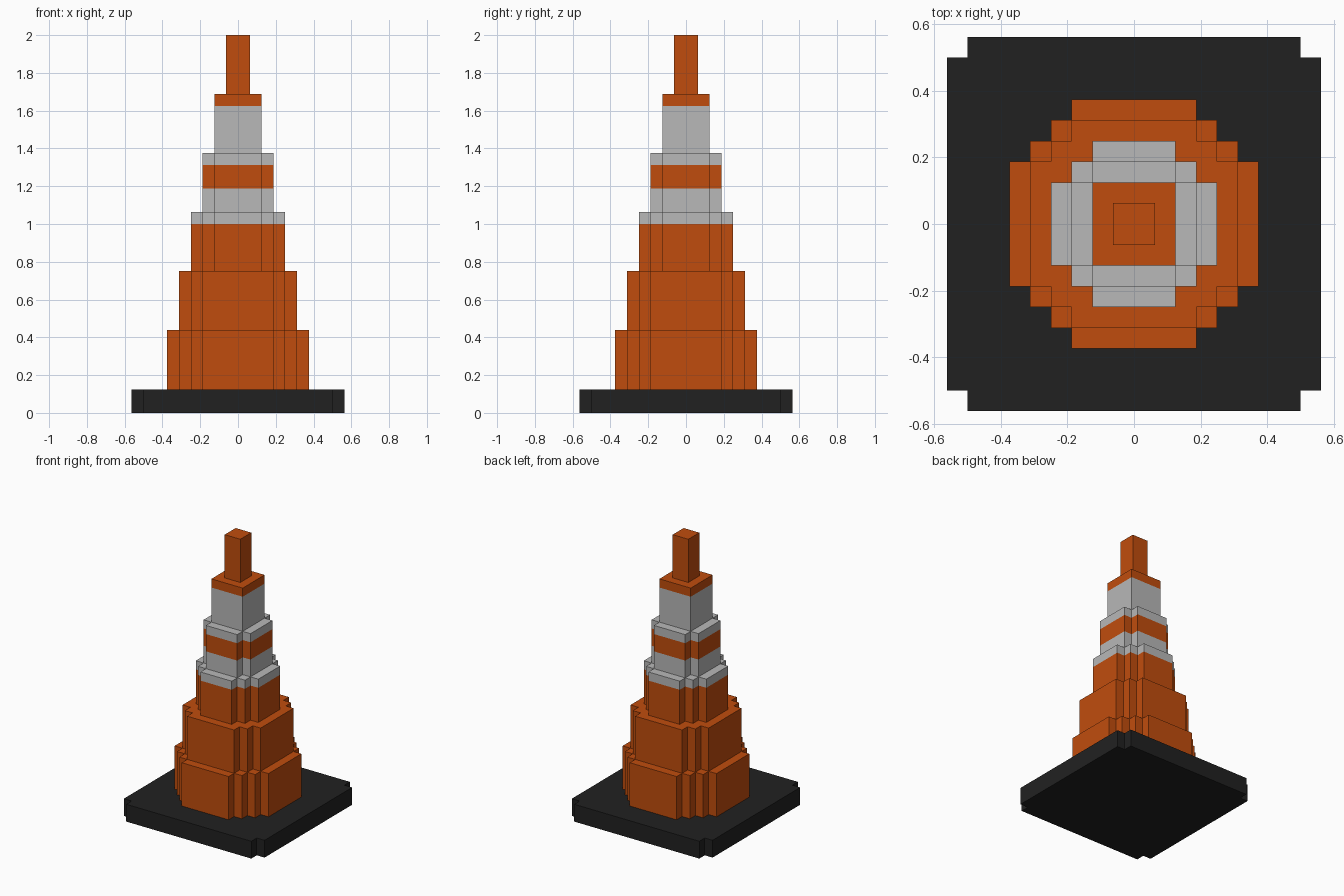
import bpy
import bmesh

cube = bpy.data.objects.get("Cube")
if cube:
    bpy.data.objects.remove(cube, do_unlink=True)

UNIT = 1 / 16  # edge of one block


def make_material(name, rgb):
    mat = bpy.data.materials.new(name)
    mat.use_nodes = True
    mat.diffuse_color = (*rgb, 1)
    bsdf = next(n for n in mat.node_tree.nodes if n.type == 'BSDF_PRINCIPLED')
    bsdf.inputs["Base Color"].default_value = (*rgb, 1)
    bsdf.inputs["Roughness"].default_value = 0.8
    return mat


ORANGE = make_material("orange", (0.527, 0.073, 0.004))
GREY = make_material("light grey", (0.479, 0.479, 0.479))
BLACK = make_material("black rubber", (0.0152, 0.0152, 0.0152))


def stepped_outline(half, flat):
    """Square of half-width `half` whose corners step in down to `flat`."""
    quarter = [(half, flat)]
    for i in range(half - flat):
        quarter += [(half - i - 1, flat + i), (half - i - 1, flat + i + 1)]
    outline = []
    for _ in range(4):
        outline += quarter
        quarter = [(-y, x) for x, y in quarter]
    return outline


def make_tier(name, half, flat, bottom, bands):
    """Stepped prism; bands lists (top height, material) from the bottom up."""
    outline = stepped_outline(half, flat)
    count = len(outline)
    materials = list(dict.fromkeys(mat for _, mat in bands))
    bm = bmesh.new()
    rings = [[bm.verts.new((x * UNIT, y * UNIT, z * UNIT)) for x, y in outline]
             for z in [bottom] + [top for top, _ in bands]]
    # Walls, one ring of faces per colour band
    for (_, mat), low, high in zip(bands, rings, rings[1:]):
        for i in range(count):
            j = (i + 1) % count
            face = bm.faces.new((low[i], low[j], high[j], high[i]))
            face.material_index = materials.index(mat)
    # Underside and top
    bm.faces.new(rings[0][::-1]).material_index = materials.index(bands[0][1])
    bm.faces.new(rings[-1]).material_index = materials.index(bands[-1][1])
    mesh = bpy.data.meshes.new(name)
    bm.to_mesh(mesh)
    bm.free()
    for mat in materials:
        mesh.materials.append(mat)
    obj = bpy.data.objects.new(name, mesh)
    bpy.context.collection.objects.link(obj)
    return obj


# Foot plate, then the cone tiers from widest to narrowest (sizes in blocks)
make_tier("base_plate", 9, 8, 0, [(2, BLACK)])
make_tier("cone_bottom", 6, 3, 2, [(7, ORANGE)])
make_tier("cone_lower", 5, 3, 7, [(12, ORANGE)])
make_tier("cone_middle", 4, 2, 12, [(16, ORANGE), (17, GREY)])
make_tier("cone_upper", 3, 2, 17, [(19, GREY), (21, ORANGE), (22, GREY)])
make_tier("cone_neck", 2, 2, 22, [(26, GREY), (27, ORANGE)])
make_tier("cone_tip", 1, 1, 27, [(32, ORANGE)])
